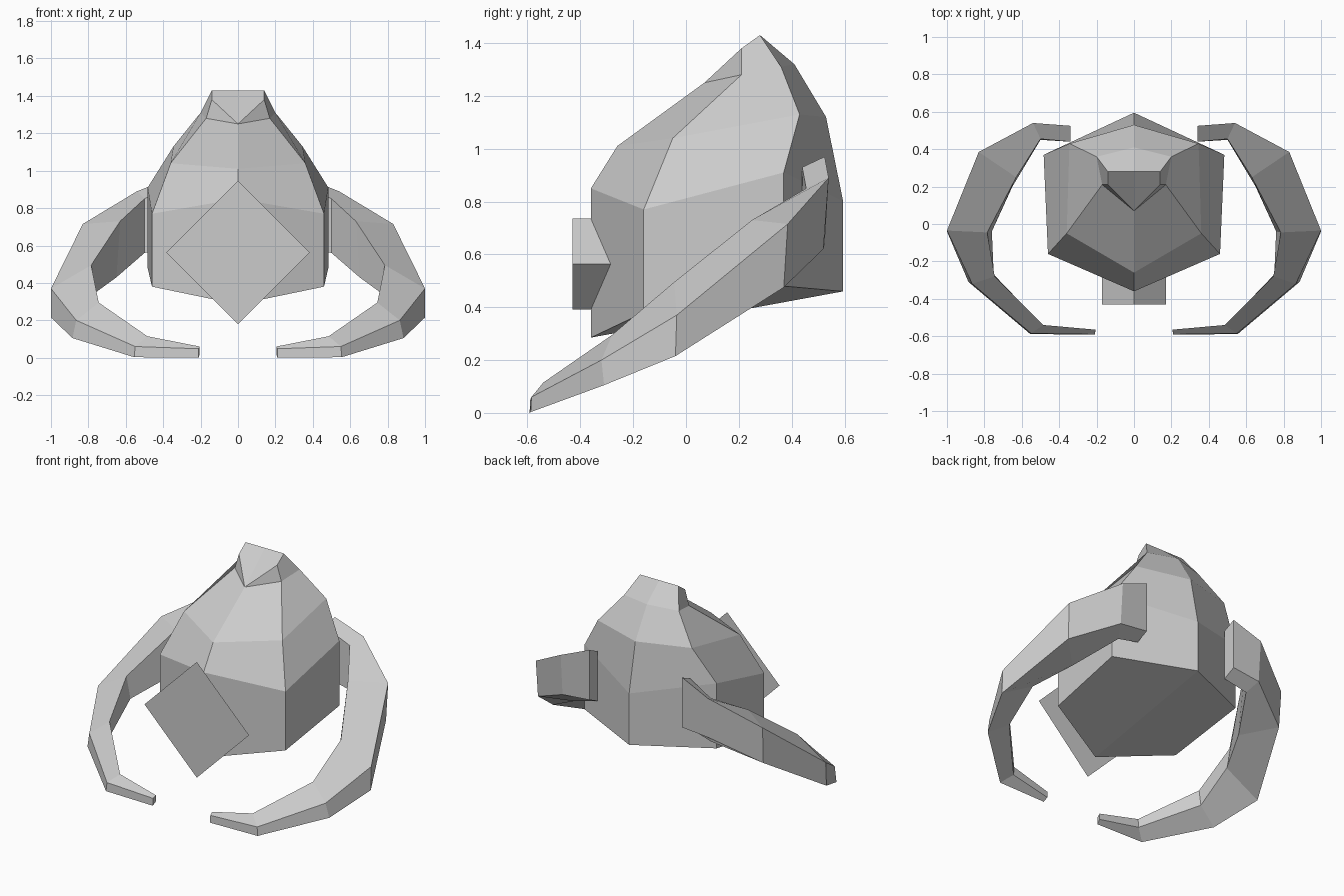
import bpy, bmesh
from mathutils import Vector

if "Cube" in bpy.data.objects:
    bpy.data.objects.remove(bpy.data.objects["Cube"])


def finish(name, bm, mirror=False):
    """Optionally mirror across x, fix normals and link as a flat-shaded object."""
    if mirror:
        bmesh.ops.mirror(bm, geom=bm.verts[:] + bm.edges[:] + bm.faces[:],
                         axis='X', merge_dist=0.001)
    bmesh.ops.recalc_face_normals(bm, faces=bm.faces[:])
    me = bpy.data.meshes.new(name)
    bm.to_mesh(me)
    bm.free()
    ob = bpy.data.objects.new(name, me)
    bpy.context.collection.objects.link(ob)
    return ob


def loft(bm, rows, closed=False):
    """Bridge neighbouring rows of points with quads; return the vertex rows."""
    vs = [[bm.verts.new(p) for p in row] for row in rows]
    for a, b in zip(vs, vs[1:]):
        n = len(a)
        for i in range(n if closed else n - 1):
            j = (i + 1) % n
            bm.faces.new((a[i], b[i], b[j], a[j]))
    return vs


# Head: four vertical columns of the right half (front, cheek, rear side, back)
bm = bmesh.new()
columns = [
    [(0, -.36, .285), (0, -.36, .85), (0, -.26, 1.01), (0, .07, 1.25)],
    [(.46, -.16, .38), (.46, -.16, .77), (.36, -.05, 1.04), (.17, .21, 1.28)],
    [(.483, .37, .48), (.483, .37, .91), (.345, .43, 1.13), (.20, .36, 1.31)],
    [(0, .595, .46), (0, .595, .80), (0, .53, 1.12), (0, .41, 1.32)],
]
front, cheek, side, back = loft(bm, columns)
bm.faces.new((front[0], cheek[0], side[0], back[0]))      # keeled underside
# Crown with its slanted, V-shaped front
tip, corner, ridge = (bm.verts.new(p) for p in
                      [(.14, .21, 1.38), (.14, .28, 1.43), (0, .28, 1.43)])
bm.faces.new((front[3], cheek[3], tip))
bm.faces.new((cheek[3], side[3], corner, tip))
bm.faces.new((side[3], back[3], ridge, corner))
bm.faces.new((front[3], tip, corner, ridge))
finish("head", bm, mirror=True)

# Arms: four-sided sections (outer top, inner top, inner bottom, outer bottom)
sections = [
    [(.34, .525, .97), (.34, .44, .93), (.34, .44, .60), (.34, .525, .64)],
    [(.54, .54, .89), (.50, .455, .85), (.50, .45, .56), (.54, .52, .62)],
    [(.83, .385, .715), (.63, .25, .73), (.65, .20, .43), (.825, .37, .475)],
    [(1, -.035, .37), (.785, -.045, .495), (.76, -.04, .35), (1, -.04, .215)],
    [(.865, -.32, .20), (.745, -.28, .295), (.75, -.27, .19), (.885, -.31, .105)],
    [(.55, -.585, .06), (.485, -.54, .115), (.49, -.54, .06), (.555, -.588, .003)],
    [(.21, -.59, .048), (.205, -.565, .06), (.205, -.565, .02), (.21, -.592, 0)],
]
bm = bmesh.new()
rings = loft(bm, sections, closed=True)
bm.faces.new(rings[0])
bm.faces.new(rings[-1])
finish("arms", bm, mirror=True)


# Snout: a small diamond prism carrying a larger flat diamond plate
def diamond(r, y, z=.563):
    return [(r, y, z), (0, y, z + r), (-r, y, z), (0, y, z - r)]


bm = bmesh.new()
loft(bm, [diamond(.172, -.43), diamond(.172, -.22)], closed=True)
finish("snout_stem", bm)

bm = bmesh.new()
bm.faces.new([bm.verts.new(p) for p in diamond(.383, -.431)])
finish("snout_plate", bm)
